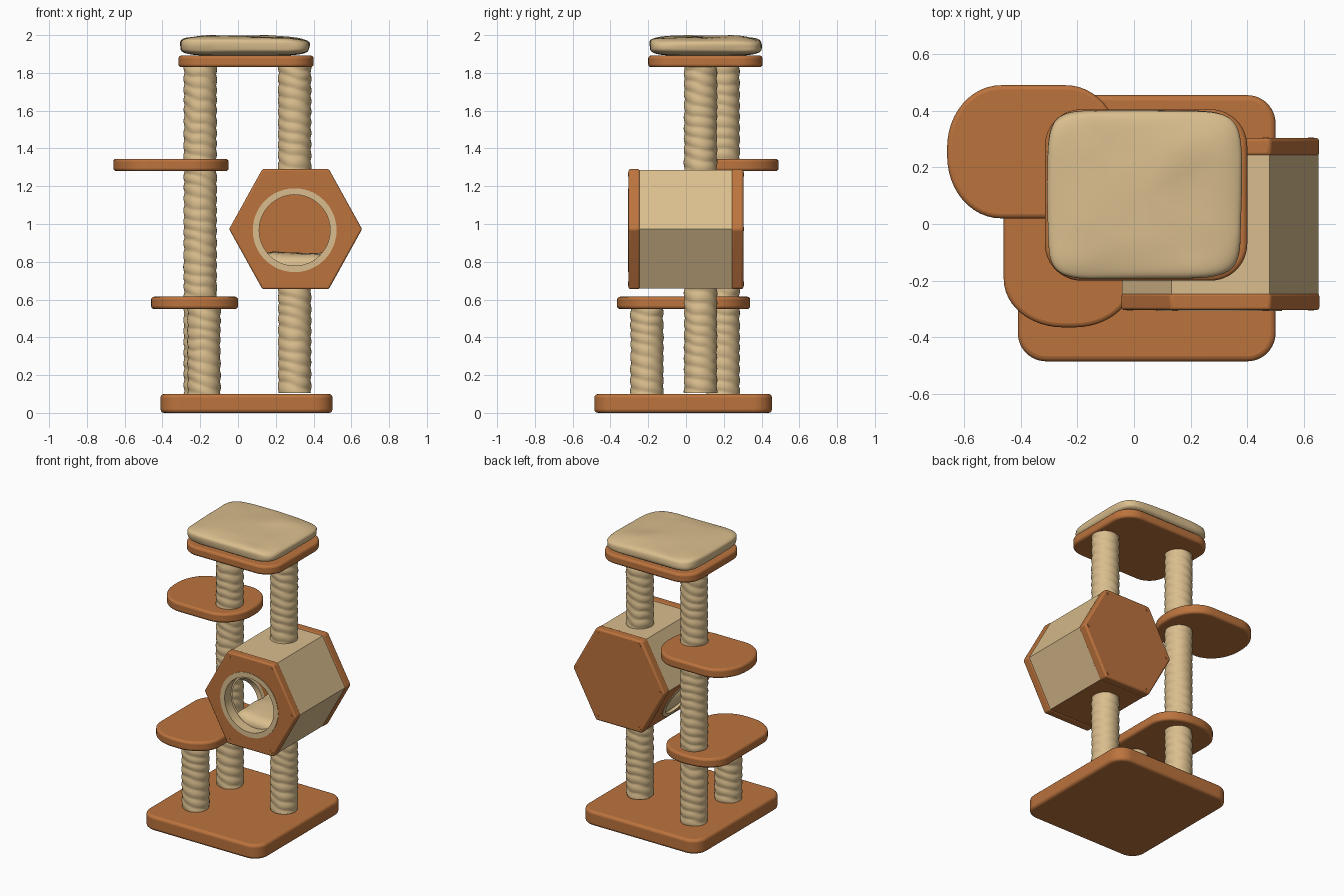
import bpy, bmesh, math
from mathutils import Matrix, Vector, noise

if "Cube" in bpy.data.objects:
    bpy.data.objects.remove(bpy.data.objects["Cube"])


def material(name, rgb):
    m = bpy.data.materials.new(name)
    m.diffuse_color = (*rgb, 1)
    m.use_nodes = True
    m.node_tree.nodes["Principled BSDF"].inputs["Base Color"].default_value = m.diffuse_color
    return m


BROWN = material("warm brown wood", (0.50, 0.172, 0.047))
TAN = material("tan fabric", (0.70, 0.515, 0.27))


def finish(name, bm, mat, bevel=0.0, angle=40):
    bmesh.ops.recalc_face_normals(bm, faces=bm.faces[:])
    me = bpy.data.meshes.new(name)
    bm.to_mesh(me)
    bm.free()
    ob = bpy.data.objects.new(name, me)
    bpy.context.collection.objects.link(ob)
    me.materials.append(mat)
    if bevel:
        b = ob.modifiers.new("round edges", 'BEVEL')
        b.width, b.segments, b.limit_method = bevel, 3, 'ANGLE'
        b.angle_limit = math.radians(40)
    bpy.ops.object.select_all(action='DESELECT')
    ob.select_set(True)
    bpy.context.view_layer.objects.active = ob
    bpy.ops.object.shade_smooth_by_angle(angle=math.radians(angle))
    return ob


def slab(name, loops, z0, z1, mat, bevel=0.0, matrix=Matrix()):
    """Extrude an outline (further loops are holes) from z0 to z1."""
    bm = bmesh.new()
    edges = []
    for pts in loops:
        vs = [bm.verts.new((x, y, z0)) for x, y in pts]
        edges += [bm.edges.new((vs[i - 1], vs[i])) for i in range(len(vs))]
    if len(loops) == 1:
        bm.faces.new(vs)
    else:
        bmesh.ops.triangle_fill(bm, edges=edges, use_beauty=True, use_dissolve=False)
    r = bmesh.ops.extrude_face_region(bm, geom=bm.faces[:])
    new = [v for v in r["geom"] if isinstance(v, bmesh.types.BMVert)]
    bmesh.ops.translate(bm, verts=new, vec=(0, 0, z1 - z0))
    bm.transform(matrix)
    return finish(name, bm, mat, bevel)


def circle(cx, cy, r, n=48):
    return [(cx + r * math.cos(2 * math.pi * i / n), cy + r * math.sin(2 * math.pi * i / n)) for i in range(n)]


def rounded(x0, x1, y0, y1, rx, ry, n=12):
    pts = []
    corners = [(x1 - rx, y1 - ry), (x0 + rx, y1 - ry), (x0 + rx, y0 + ry), (x1 - rx, y0 + ry)]
    for q, (cx, cy) in enumerate(corners):
        for i in range(n + 1):
            a = math.pi / 2 * (q + i / n)
            pts.append((cx + rx * math.cos(a), cy + ry * math.sin(a)))
    return pts


def rope_post(name, cx, cy, z0, z1, r=0.086, pitch=0.058, sides=32):
    """Post wound with rope: a helical ridge pushed out of a cylinder."""
    bm = bmesh.new()
    n = round((z1 - z0) / pitch * 8)
    rings = []
    for k in range(n + 1):
        z = z0 + (z1 - z0) * k / n
        ring = []
        for i in range(sides):
            a = 2 * math.pi * i / sides
            wob = noise.noise(Vector((math.cos(a), math.sin(a), z * 5 + cx * 7)))
            phase = math.pi * (z / pitch + a / math.pi * 0.5 * 2 + 0.35 * wob)
            rr = r - 0.003 + 0.006 * abs(math.sin(phase)) + 0.002 * wob
            ring.append(bm.verts.new((cx + rr * math.cos(a), cy + rr * math.sin(a), z)))
        rings.append(ring)
    for lo, hi in zip(rings, rings[1:]):
        for i in range(sides):
            bm.faces.new((lo[i - 1], lo[i], hi[i], hi[i - 1]))
    bm.faces.new(rings[0])
    bm.faces.new(rings[-1])
    finish(name, bm, TAN, angle=60)


def cushion(name, centre, half, bump, tilt=0.0, nu=72, nv=28):
    """Soft pillow: boxy superellipsoid with gentle wrinkles."""
    def f(t, e):
        return math.copysign(abs(t) ** e, t)
    bm = bmesh.new()
    rows = []
    for j in range(nv + 1):
        v = math.pi * (j / nv - 0.5)
        row = []
        for i in range(nu):
            u = 2 * math.pi * i / nu
            c = f(max(math.cos(v), 0), 0.5)
            p = Vector((f(math.cos(u), 0.32) * c, f(math.sin(u), 0.32) * c, f(math.sin(v), 0.55)))
            w = noise.noise(p * 1.7 + Vector(centre)) * bump
            row.append(bm.verts.new((centre[0] + p.x * (half[0] + w * 0.5),
                                     centre[1] + p.y * (half[1] + w * 0.5),
                                     centre[2] + p.z * (half[2] + (w if p.z > 0 else 0)) + tilt * p.x * (p.z > 0))))
        rows.append(row)
    for a, b in zip(rows, rows[1:]):
        for i in range(nu):
            bm.faces.new((a[i - 1], a[i], b[i], b[i - 1]))
    bmesh.ops.remove_doubles(bm, verts=bm.verts[:], dist=0.0005)
    finish(name, bm, TAN, angle=60)


# Base, platforms and shelves
slab("base", [rounded(-0.41, 0.50, -0.485, 0.455, 0.10, 0.10)], 0, 0.10, BROWN, 0.018)
slab("low_shelf", [rounded(-0.46, 0.0, -0.365, 0.34, 0.21, 0.17)], 0.55, 0.615, BROWN, 0.015)
slab("high_shelf", [rounded(-0.66, -0.05, 0.02, 0.49, 0.19, 0.22)], 1.28, 1.345, BROWN, 0.015)
slab("top_platform", [rounded(-0.315, 0.40, -0.20, 0.405, 0.13, 0.13)], 1.83, 1.892, BROWN, 0.015)

# Rope posts
rope_post("tall_post", -0.20, 0.197, 0.095, 1.835)
rope_post("front_post", -0.18, -0.207, 0.095, 0.555)
rope_post("house_lower_post", 0.30, 0.077, 0.105, 0.66)
rope_post("house_upper_post", 0.30, 0.077, 1.285, 1.835)

# Pillow on the top platform
cushion("top_cushion", (0.037, 0.105, 1.942), (0.342, 0.296, 0.053), 0.012, -0.005)

# Hexagonal house: end panels, outlines in local x (world x) and y (world z)
CX, CZ, RX, RZ = 0.305, 0.973, 0.352, 0.318
UP = Matrix.Rotation(math.pi / 2, 4, 'X')      # local z becomes world -y


def hexagon(s):
    k = RZ / math.sin(math.pi / 3)
    return [(CX + s * RX * math.cos(i * math.pi / 3), CZ + s * k * math.sin(i * math.pi / 3)) for i in range(6)]


slab("house_front_panel", [hexagon(1), circle(CX - 0.005, CZ - 0.006, 0.20)], 0.245, 0.304, BROWN, 0.01, UP)
slab("house_back_panel", [hexagon(1)], -0.304, -0.24, BROWN, 0.012, UP)
slab("front_hole_ring", [circle(CX - 0.005, CZ - 0.006, 0.222), circle(CX - 0.005, CZ - 0.006, 0.188)],
     0.235, 0.307, TAN, 0.0, UP)

# Six walls between the end panels; the lower left one has a side opening
names = ["upper_right", "top", "upper_left", "lower_left", "bottom", "lower_right"]
pts = hexagon(0.985)
for i, n in enumerate(names):
    a, b = Vector((pts[i][0], 0, pts[i][1])), Vector((pts[(i + 1) % 6][0], 0, pts[(i + 1) % 6][1]))
    tang, yax = (b - a).normalized(), Vector((0, 1, 0))
    out = tang.cross(yax)
    mid, w = (a + b) / 2, (b - a).length / 2
    if out.dot(mid - Vector((CX, 0, CZ))) < 0:
        out = -out
    m = Matrix((tang, yax, out)).transposed().to_4x4()
    m.translation = mid
    loops = [[(-w, -0.25), (w, -0.25), (w, 0.25), (-w, 0.25)]]
    if n == "lower_left":
        loops.append(circle(0, 0, 0.145))
        slab("side_hole_ring", [circle(0, 0, 0.162), circle(0, 0, 0.135)], -0.033, 0.004, TAN, 0.0, m)
    slab("house_wall_" + n, loops, -0.03, 0, BROWN if n in ("lower_left", "bottom") else TAN, 0.0, m)

# Bed inside the house
cushion("house_cushion", (CX, 0, 0.765), (0.20, 0.232, 0.08), 0.02)

# Screw heads near the panel corners
for i, (x, z) in enumerate(hexagon(0.91)):
    for side, y in (("front", 0.300), ("back", -0.306)):
        slab(f"screw_{side}_{i + 1}", [circle(x, z, 0.011, 12)], y, y + 0.006, BROWN, 0.0, UP)
